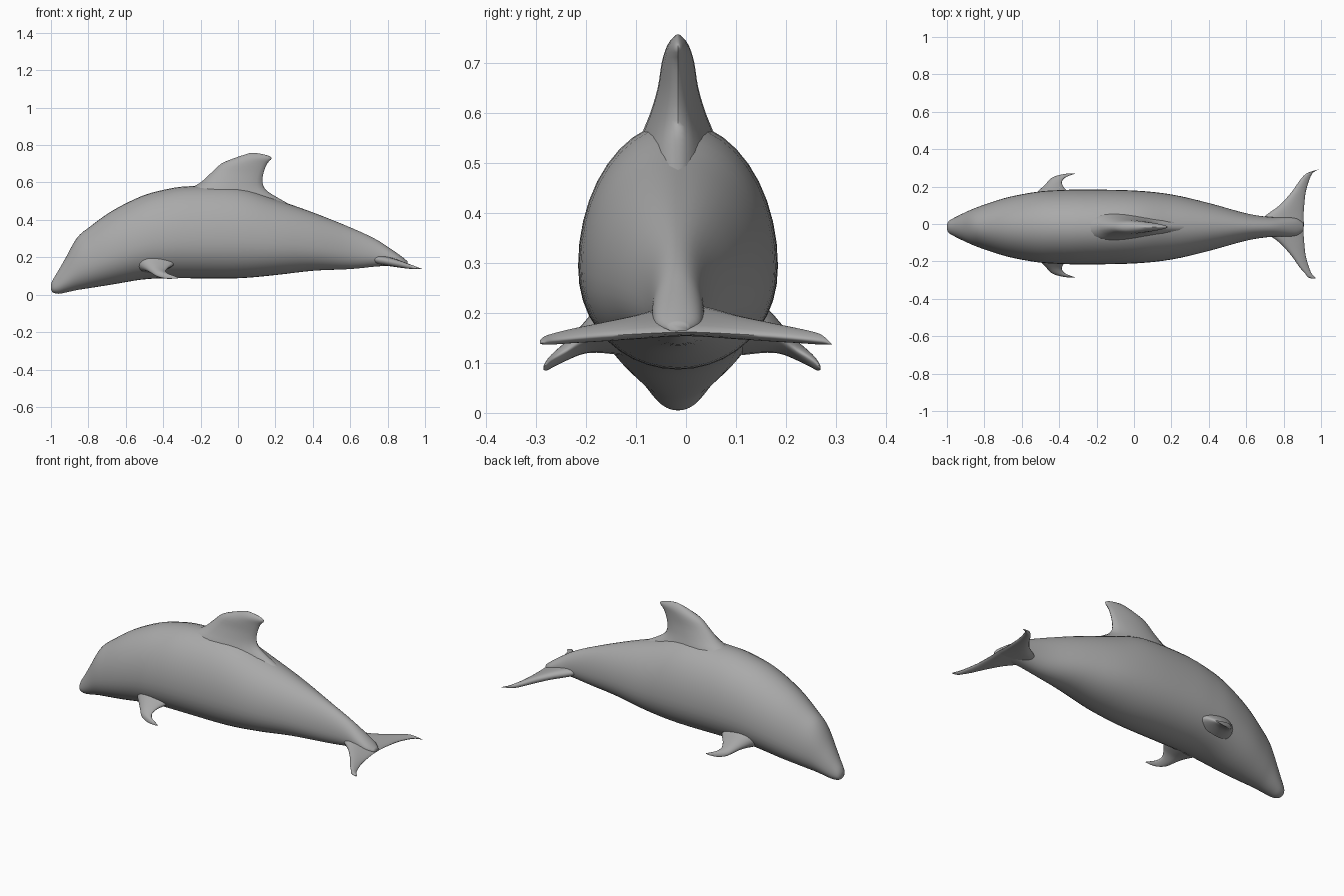
import bpy, bmesh, math

if "Cube" in bpy.data.objects:
    bpy.data.objects.remove(bpy.data.objects["Cube"])

skin = bpy.data.materials.new("dolphin grey")
skin.diffuse_color = (0.4, 0.4, 0.4, 1)
skin.use_nodes = True
skin.node_tree.nodes["Principled BSDF"].inputs["Base Color"].default_value = skin.diffuse_color
YC = -0.016  # centre line of the trunk


def spline(rows, steps):
    """Catmull-Rom interpolation through rows of numbers."""
    out = []
    for i in range(len(rows) - 1):
        p0, p1 = rows[max(i - 1, 0)], rows[i]
        p2, p3 = rows[i + 1], rows[min(i + 2, len(rows) - 1)]
        for s in range(steps):
            t = s / steps
            out.append([0.5 * (2 * b + (c - a) * t + (2 * a - 5 * b + 4 * c - d) * t * t
                               + (3 * b - a - 3 * c + d) * t ** 3)
                        for a, b, c, d in zip(p0, p1, p2, p3)])
    return out + [list(rows[-1])]


def loft(name, rings):
    """Skin a list of closed rings and cap both ends."""
    bm = bmesh.new()
    loops = [[bm.verts.new(p) for p in ring] for ring in rings]
    n = len(loops[0])
    for a, b in zip(loops, loops[1:]):
        for i in range(n):
            j = (i + 1) % n
            bm.faces.new((a[i], a[j], b[j], b[i]))
    bm.faces.new(loops[0])
    bm.faces.new(loops[-1])
    bmesh.ops.recalc_face_normals(bm, faces=bm.faces)
    mesh = bpy.data.meshes.new(name)
    bm.to_mesh(mesh)
    bm.free()
    mesh.materials.append(skin)
    ob = bpy.data.objects.new(name, mesh)
    bpy.context.collection.objects.link(ob)
    bpy.ops.object.select_all(action='DESELECT')
    ob.select_set(True)
    bpy.context.view_layer.objects.active = ob
    bpy.ops.object.shade_smooth_by_angle(angle=math.radians(60))
    return ob


def foil(lead, trail, half, n=20):
    """Rounded leading edge, thin trailing edge: (chord, offset) pairs."""
    pts = []
    for k in range(n):
        a = 2 * math.pi * k / n
        u = (1 - math.cos(a)) / 2
        pts.append((lead + (trail - lead) * u, half * math.sin(a) * (1.25 - 0.6 * u)))
    return pts


# Body: x, bottom, top, half width
body = [(-1.0, .03, .055, .012), (-.99, .012, .08, .032), (-.96, .005, .13, .05),
        (-.92, .012, .2, .07), (-.86, .025, .305, .097), (-.79, .036, .365, .123),
        (-.67, .055, .45, .16), (-.52, .08, .525, .188), (-.4, .088, .56, .197),
        (-.26, .088, .58, .2), (0, .088, .575, .195), (.2, .105, .51, .174),
        (.4, .128, .44, .128), (.6, .137, .36, .073), (.73, .15, .3, .053),
        (.81, .155, .25, .052), (.87, .158, .208, .045), (.905, .162, .18, .02)]
rings = []
for x, lo, hi, w in spline(body, 4):
    mid = lo + (hi - lo) * 0.42
    ring = []
    for k in range(40):
        a = 2 * math.pi * k / 40
        s, c = math.sin(a), math.cos(a)
        z = mid + (hi - mid) * s if s > 0 else mid - (mid - lo) * abs(s) ** 0.92
        ring.append((x, YC + w * c, z))
    rings.append(ring)
loft("body", rings)

# Dorsal fin: z, leading x, trailing x, half thickness
fin = [(.47, -.36, .3, .085), (.52, -.32, .21, .08), (.56, -.27, .15, .072),
       (.6, -.2, .131, .056), (.65, -.145, .136, .041), (.7, -.09, .155, .033),
       (.73, -.02, .18, .024), (.747, .03, .15, .014), (.757, .06, .1, .003)]
loft("dorsal_fin", [[(x, YC + o, z) for x, o in foil(a, b, h)]
                    for z, a, b, h in spline(fin, 3)])

# Flippers: distance out, leading x, trailing x, height, half thickness
flipper = [(.12, -.56, -.32, .18, .065), (.17, -.525, -.345, .165, .045),
           (.2, -.495, -.372, .147, .03), (.23, -.465, -.386, .125, .02),
           (.255, -.44, -.37, .108, .015), (.27, -.4, -.335, .096, .011),
           (.277, -.36, -.315, .09, .004)]
for side, name in ((1, "flipper_left"), (-1, "flipper_right")):
    loft(name, [[(x, side * d - .008, z + o) for x, o in foil(a, b, h)]
                for d, a, b, z, h in spline(flipper, 3)])

# Tail flukes: distance out, leading x, trailing x, half thickness
fluke = [(0, .66, .908, .027), (.05, .71, .907, .025), (.1, .778, .91, .022),
         (.17, .842, .918, .018), (.23, .884, .935, .014), (.265, .915, .95, .011)]
tips = {1: [(.28, .945, .965, .006), (.291, .984, .988, .001)],
        -1: [(.283, .928, .967, .008), (.292, .95, .97, .003)]}
for side, name in ((1, "fluke_left"), (-1, "fluke_right")):
    rings = []
    for d, a, b, h in spline(fluke + tips[side], 3):
        rings.append([(x, side * d, .172 - .17 * (x - .85) - .04 * d + o)
                      for x, o in foil(a, b, h)])
    loft(name, rings)
